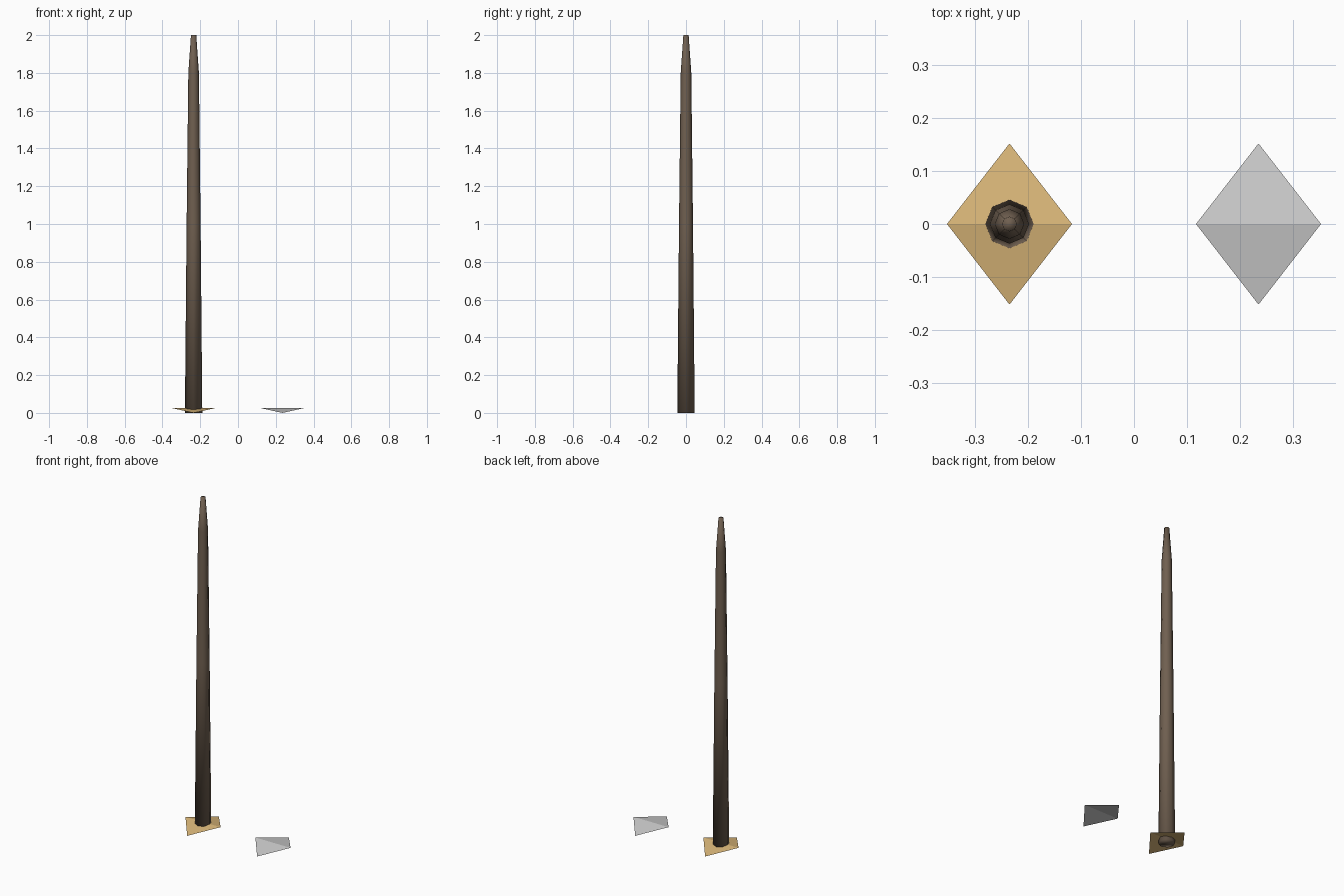
import bpy, bmesh
from math import cos, sin, pi

if "Cube" in bpy.data.objects:
    bpy.data.objects.remove(bpy.data.objects["Cube"])


def add_object(name, verts, faces, x, color=None):
    mesh = bpy.data.meshes.new(name)
    mesh.from_pydata(verts, [], faces)
    obj = bpy.data.objects.new(name, mesh)
    obj.location.x = x
    bpy.context.collection.objects.link(obj)
    if color:
        mat = bpy.data.materials.new(name + "_color")
        mat.diffuse_color = (*color, 1)
        mat.use_nodes = True
        mat.node_tree.nodes["Principled BSDF"].inputs["Base Color"].default_value = mat.diffuse_color
        mesh.materials.append(mat)
    return obj


# Folded diamond plates: ridge runs along x, front and back tips touch the ground
def add_plate(name, x, color=None):
    w, d, h = 0.118, 0.152, 0.026
    verts = [(-w, 0, h), (0, -d, 0), (w, 0, h), (0, d, 0)]
    return add_object(name, verts, [(0, 1, 2), (0, 2, 3)], x, color)


add_plate("wood_plate", -0.235, (0.70, 0.47, 0.19))
add_plate("plain_plate", 0.235)

# Tapered eight-sided pole: (height, radius) rings, capped at both ends
N = 8
profile = [(0, 0.046), (1.0, 0.037), (1.8, 0.028), (2.0, 0.014)]
verts = [(r * cos(2 * pi * i / N), r * sin(2 * pi * i / N), z)
         for z, r in profile for i in range(N)]
faces = [(k * N + i, k * N + (i + 1) % N, (k + 1) * N + (i + 1) % N, (k + 1) * N + i)
         for k in range(len(profile) - 1) for i in range(N)]
top = (len(profile) - 1) * N
faces += [tuple(reversed(range(N))), tuple(range(top, top + N))]
pole = add_object("pole", verts, faces, -0.235, (0.16, 0.115, 0.08))
for p in pole.data.polygons:
    p.use_smooth = True
